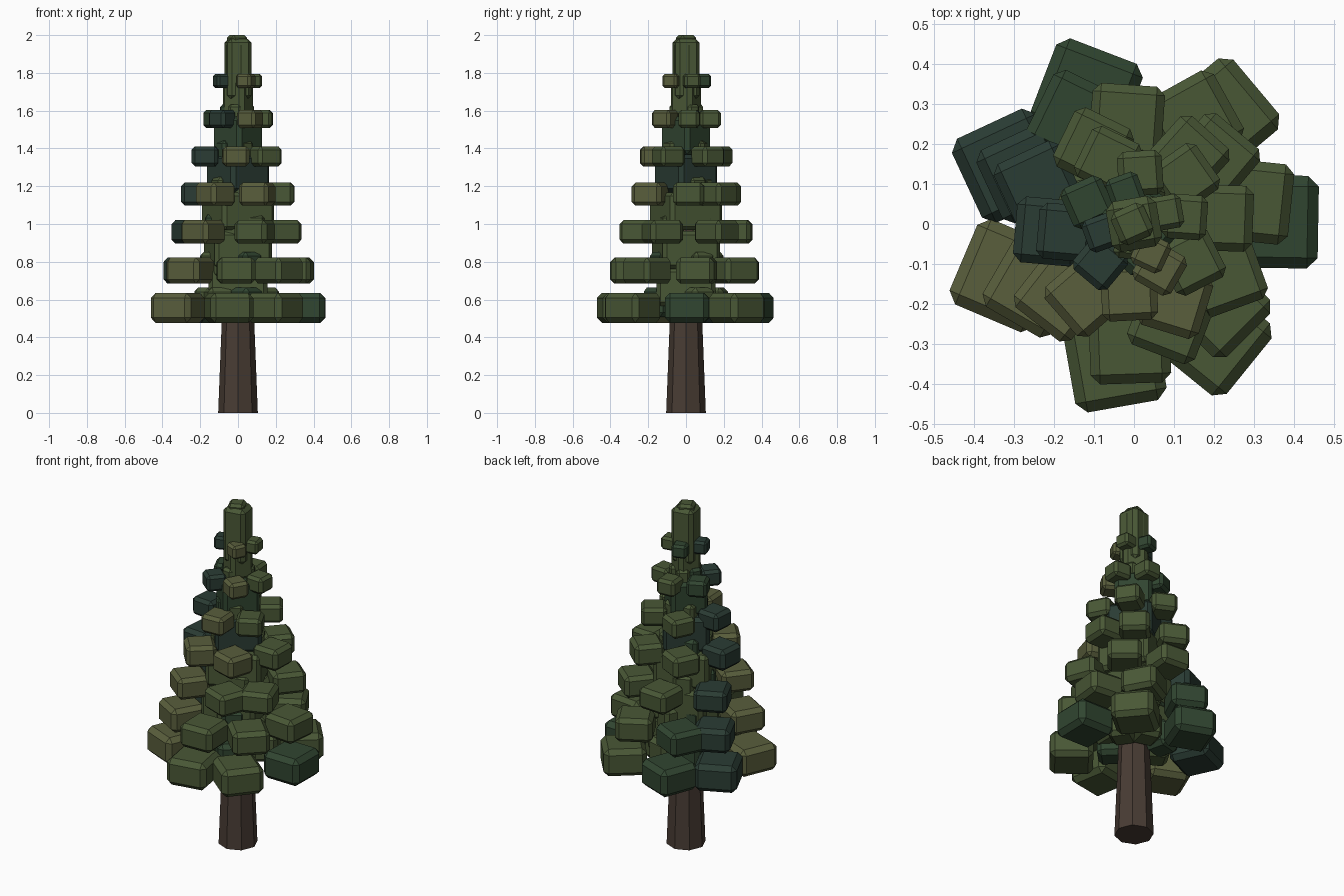
import bpy, bmesh
from math import radians, cos, sin
from mathutils import Matrix, Vector

if "Cube" in bpy.data.objects:
    bpy.data.objects.remove(bpy.data.objects["Cube"])


def material(name, rgb):
    m = bpy.data.materials.new(name)
    m.diffuse_color = (*rgb, 1)
    m.use_nodes = True
    m.node_tree.nodes["Principled BSDF"].inputs["Base Color"].default_value = m.diffuse_color
    return m


LEAVES = [material("green", (.066, .096, .036)), material("dark", (.03, .06, .03)),
          material("teal", (.023, .045, .034)), material("olive", (.1, .112, .045))]
KEYS = "gdto"
bark = material("bark", (.065, .045, .034))


def block(bm, pos, size, yaw, bevel, key):
    """Chamfered box added to bm."""
    m = (Matrix.Translation(pos) @ Matrix.Rotation(radians(yaw), 4, 'Z')
         @ Matrix.Diagonal((*size, 1)))
    verts = bmesh.ops.create_cube(bm, size=1, matrix=m)["verts"]
    for f in {f for v in verts for f in v.link_faces}:
        f.material_index = KEYS.index(key)
    edges = list({e for v in verts for e in v.link_edges})
    bmesh.ops.bevel(bm, geom=edges, offset=bevel, segments=1, affect='EDGES',
                    profile=.5, material=-1, clamp_overlap=True)


def finish(bm, name, mats):
    me = bpy.data.meshes.new(name)
    bm.to_mesh(me)
    bm.free()
    for m in mats:
        me.materials.append(m)
    ob = bpy.data.objects.new(name, me)
    bpy.context.collection.objects.link(ob)


# Trunk: tapered octagon
bm = bmesh.new()
bmesh.ops.create_cone(bm, cap_ends=True, segments=8, radius1=.105, radius2=.05,
                      depth=1.4, matrix=Matrix.Translation((0, 0, .7)))
finish(bm, "trunk", [bark])

# Tiers: z, height, ring radius, block width, core width, core colour, colours, (angle, yaw) pairs
TIERS = [
    (.556, .158, .345, .232, .31, "g", "dgdtogg",
     [(1, -1), (51, 40), (110, 69), (155, 25), (202, 67), (262, 10), (305, 51)]),
    (.753, .138, .298, .202, .31, "g", "ggdtogg",
     [(11, -6), (60, 29), (119, 64), (155, 25), (212, -30), (268, 2), (316, 45)]),
    (.958, .124, .258, .182, .30, "g", "ggtogg",
     [(39, 50), (94, -4), (158, 25), (224, -38), (291, -21), (331, 20)]),
    (1.158, .122, .216, .165, .25, "t", "gggtoo",
     [(4, -2), (51, 48), (118, -26), (185, -5), (236, 41), (298, -17)]),
    (1.358, .106, .172, .14, .2, "d", "ggtog",
     [(42, 35), (112, 64), (187, -5), (266, 3), (327, 27)]),
    (1.556, .094, .128, .112, .13, "g", "ggdto",
     [(8, -4), (83, 4), (155, 24), (229, -40), (300, -30)]),
    (1.757, .076, .084, .085, .11, "g", "gdto",
     [(20, 10), (105, 20), (195, 20), (300, -25)]),
]
for i, (z, h, r, w, core, ck, keys, ring) in enumerate(TIERS):
    # outer ring of needle clumps
    bm = bmesh.new()
    for k, (a, yaw) in zip(keys, ring):
        a = radians(a)
        block(bm, (r * cos(a), r * sin(a), z), (w, w, h), yaw, h * .17, k)
    finish(bm, f"needle_ring_{i + 1}", LEAVES)

    # smaller raised clumps close to the trunk
    bm = bmesh.new()
    n = len(ring) - 1
    for j in range(n):
        a = radians(ring[j][0] + 25)
        block(bm, (r * .42 * cos(a), r * .42 * sin(a), z + .03), (w * .62, w * .62, h),
              ring[j][1] + 35, h * .15, "ggd"[j % 3])
    # core filling the gap up to the next tier
    block(bm, (0, 0, z + .11), (core, core, .2), 12 * i, .02, ck)
    finish(bm, f"inner_foliage_{i + 1}", LEAVES)

# Tree top: tall block and cap
bm = bmesh.new()
block(bm, (0, 0, 1.82), (.128, .128, .32), 10, .02, "g")
block(bm, (-.005, 0, 1.965), (.09, .09, .07), 24, .015, "g")
finish(bm, "tree_top", LEAVES)
